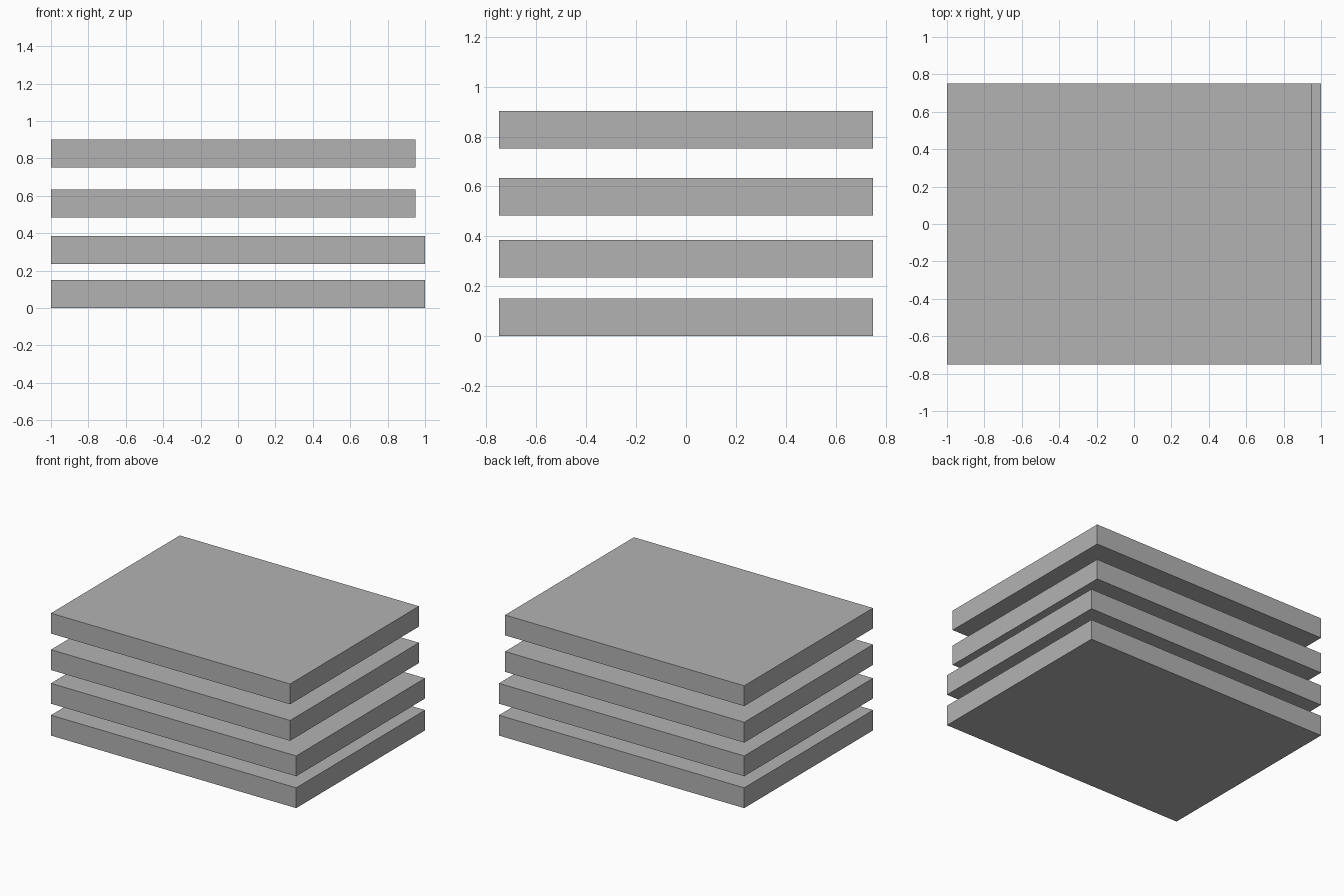
import bpy

# Remove the default cube
cube = bpy.data.objects.get("Cube")
if cube:
    bpy.data.objects.remove(cube, do_unlink=True)

# Single grey material
grey = bpy.data.materials.new("plain_grey")
grey.use_nodes = True
colour = (0.45, 0.45, 0.45, 1)
grey.diffuse_color = colour
grey.node_tree.nodes["Principled BSDF"].inputs["Base Color"].default_value = colour

DEPTH = 1.5
THICKNESS = 0.15
LEFT_EDGE = -1.0


def add_slab(name, bottom, width):
    """Flat slab aligned to the shared edge at LEFT_EDGE."""
    bpy.ops.mesh.primitive_cube_add(
        size=1, location=(LEFT_EDGE + width / 2, 0, bottom + THICKNESS / 2))
    slab = bpy.context.object
    slab.name = name
    slab.scale = (width, DEPTH, THICKNESS)
    bpy.ops.object.transform_apply(location=False, rotation=False, scale=True)
    slab.data.materials.append(grey)


# Stack of separated slabs, the upper two slightly shorter
add_slab("bottom_slab", 0, 2)
add_slab("lower_middle_slab", 0.235, 2)
add_slab("upper_middle_slab", 0.483, 1.95)
add_slab("top_slab", 0.752, 1.95)
